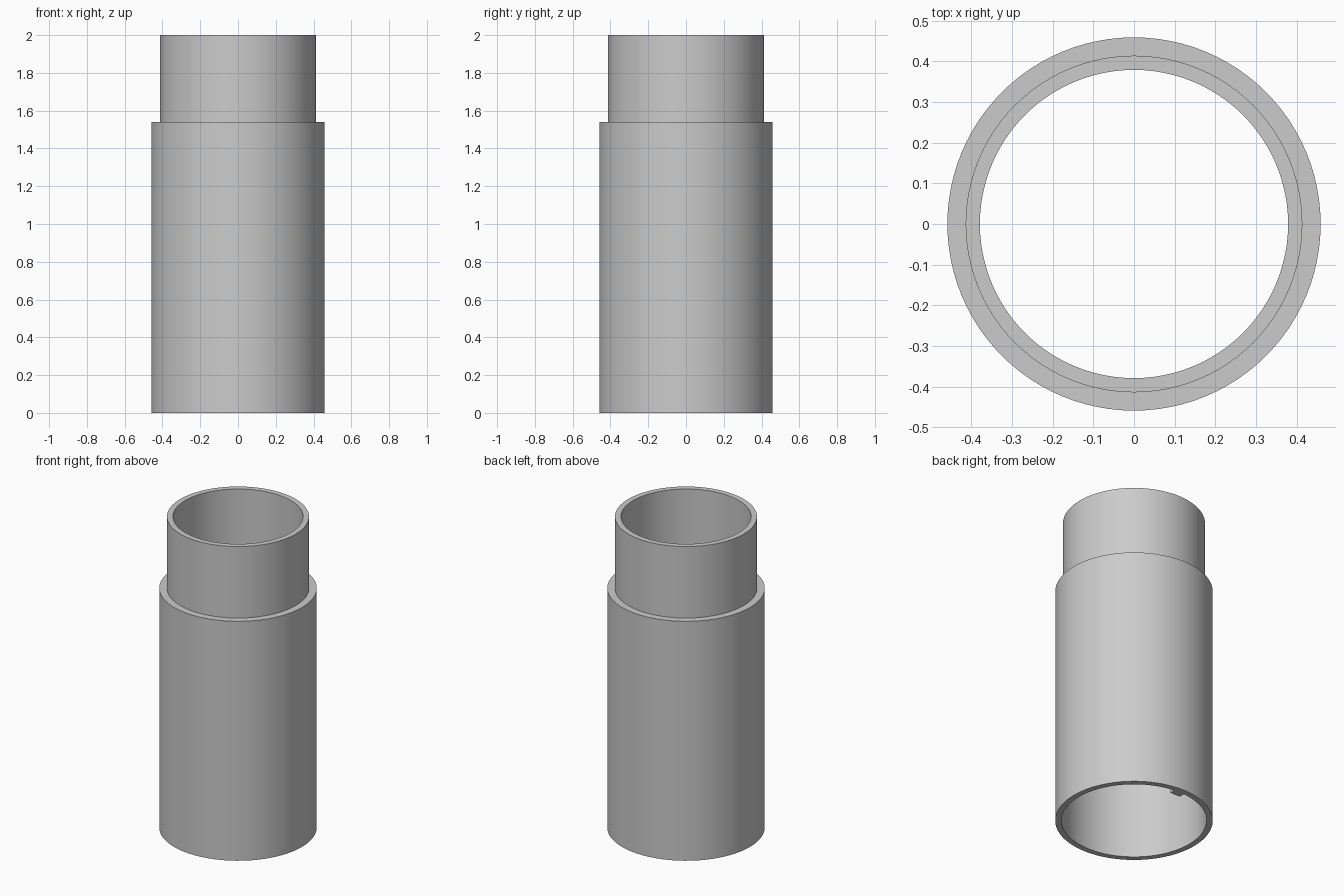
import bpy, bmesh
from math import tau, cos, sin, radians

cube = bpy.data.objects.get("Cube")
if cube:
    bpy.data.objects.remove(cube, do_unlink=True)

SIDES = 96

grey = bpy.data.materials.new("plain_grey")
grey.use_nodes = True
colour = (0.6, 0.6, 0.6, 1)
grey.diffuse_color = colour
grey.node_tree.nodes["Principled BSDF"].inputs["Base Color"].default_value = colour


def add_object(name, bm):
    bmesh.ops.recalc_face_normals(bm, faces=bm.faces)
    mesh = bpy.data.meshes.new(name)
    bm.to_mesh(mesh)
    bm.free()
    mesh.materials.append(grey)
    obj = bpy.data.objects.new(name, mesh)
    bpy.context.collection.objects.link(obj)
    return obj


def lathe(name, profile):
    """Turn a closed (radius, height) outline about the z axis."""
    bm = bmesh.new()
    rings = [[bm.verts.new((r * cos(tau * i / SIDES), r * sin(tau * i / SIDES), z))
              for i in range(SIDES)] for r, z in profile]
    for a, b in zip(rings, rings[1:] + rings[:1]):
        for i in range(SIDES):
            j = (i + 1) % SIDES
            bm.faces.new((a[i], a[j], b[j], b[i]))
    return add_object(name, bm)


# Stepped tube: wide body with a narrower spigot, hollow all the way through
tube = lathe("stepped_tube", [
    (0.459, 0), (0.459, 1.54), (0.414, 1.54), (0.414, 2),
    (0.379, 2), (0.379, 1.5), (0.423, 1.5), (0.423, 0)])
bpy.context.view_layer.objects.active = tube
tube.select_set(True)
bpy.ops.object.shade_smooth_by_angle(angle=radians(30))

# Small locating key inside the lower rim, at the back
bm = bmesh.new()
bmesh.ops.create_cube(bm, size=1)
bmesh.ops.scale(bm, vec=(0.07, 0.05, 0.06), verts=bm.verts)
bmesh.ops.translate(bm, vec=(0.01, 0.41, 0.03), verts=bm.verts)
add_object("locating_key", bm)
